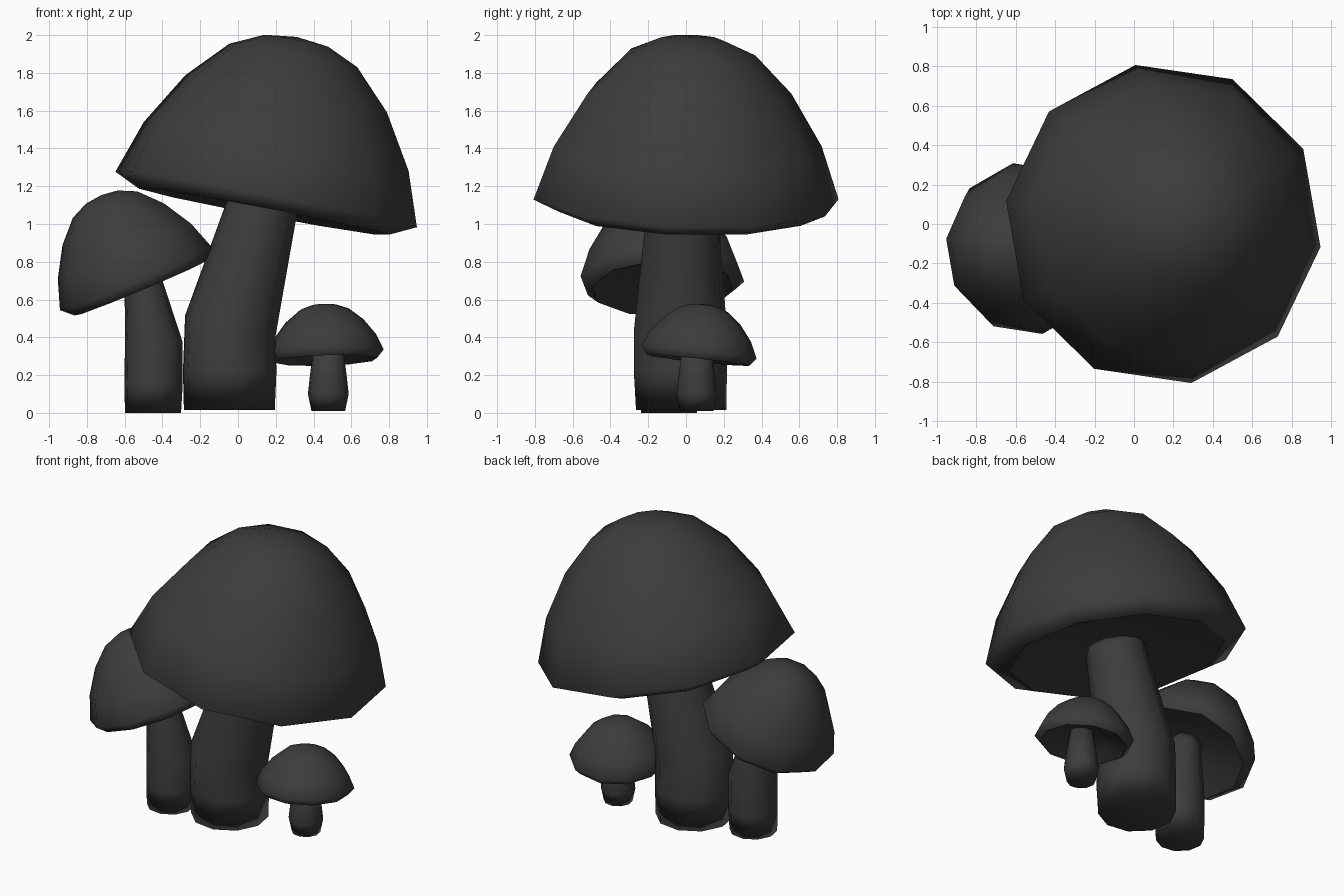
import bpy, bmesh
from math import radians, cos, sin
from mathutils import Vector, Euler

if "Cube" in bpy.data.objects:
    bpy.data.objects.remove(bpy.data.objects["Cube"])

SIDES = 10
PHASE = radians(-8.2)

# dome profile (radius, height) with the rim at height 0
DOME = [(0, .876), (.175, .855), (.348, .776), (.548, .57), (.72, .286), (.82, 0)]

# dark charcoal for every part
dark = bpy.data.materials.new("charcoal")
dark.diffuse_color = (.046, .046, .046, 1)
dark.use_nodes = True
dark.node_tree.nodes["Principled BSDF"].inputs["Base Color"].default_value = dark.diffuse_color


def finish(name, bm):
    bmesh.ops.recalc_face_normals(bm, faces=bm.faces[:])
    me = bpy.data.meshes.new(name)
    bm.to_mesh(me)
    bm.free()
    me.materials.append(dark)
    for p in me.polygons:
        p.use_smooth = True
    ob = bpy.data.objects.new(name, me)
    bpy.context.collection.objects.link(ob)
    # let the large faces dominate the smooth shading
    ob.modifiers.new("shading", 'WEIGHTED_NORMAL').mode = 'FACE_AREA'
    return ob


def ring_points(r, z):
    n = SIDES if r else 1
    return [Vector((r * cos(PHASE + i * radians(36)), r * sin(PHASE + i * radians(36)), z))
            for i in range(n)]


def bridge(bm, a, b):
    """Join two rings, either of which may be a single pole vertex."""
    for i in range(SIDES):
        j = (i + 1) % SIDES
        quad = [a[i % len(a)], a[j % len(a)], b[j % len(b)], b[i % len(b)]]
        bm.faces.new(list(dict.fromkeys(quad)))


def lathe(name, profile):
    bm = bmesh.new()
    rings = [[bm.verts.new(p) for p in ring_points(r, z)] for r, z in profile]
    for a, b in zip(rings, rings[1:]):
        bridge(bm, a, b)
    return finish(name, bm)


def cap(prefix, loc, rot, radius, height, lip_r, lip_z, hollow):
    """Dome with a turned-in lip, plus a hollow underside rising by 'hollow'."""
    s, h = radius / .82, height / .876
    dome = [(r * s, z * h) for r, z in DOME] + [(lip_r, lip_z)]
    under = [(lip_r * r, lip_z + hollow * z) for r, z in ((1, 0), (.62, .66), (.28, .94), (0, 1))]
    for part, prof in (("cap", dome), ("gills", under)):
        ob = lathe(f"{prefix}_{part}", prof)
        if part == "gills" and ob.data.polygons[0].normal.z > 0:
            ob.data.flip_normals()
        ob.location = loc
        ob.rotation_euler = [radians(a) for a in rot]


def stem(prefix, rings):
    """rings: (x, y, z, radius, lean in degrees about y)"""
    bm = bmesh.new()
    loops = []
    for x, y, z, r, lean in rings:
        m = Euler((0, radians(lean), 0)).to_matrix()
        loops.append([bm.verts.new(Vector((x, y, z)) + m @ p) for p in ring_points(r, 0)])
    for a, b in zip(loops, loops[1:]):
        bridge(bm, a, b)
    bm.faces.new(loops[0])
    bm.faces.new(loops[-1])
    finish(f"{prefix}_stem", bm)


# large leaning mushroom
cap("large", (.149, 0, 1.13), (-1.8, 10.7, 0), .82, .876, .68, -.066, .074)
stem("large", [(-.046, -.025, .015, .243, 0), (-.044, -.03, .22, .25, 0),
               (-.041, -.03, .46, .248, 13), (.128, -.02, 1.09, .19, 13),
               (.14, -.02, 1.16, .185, 13)])

# medium mushroom leaning the other way
cap("medium", (-.54, -.125, .71), (2, -22.7, 0), .44, .48, .38, -.055, .066)
stem("medium", [(-.45, -.09, 0, .15, 0), (-.447, -.09, .15, .156, 0),
                (-.447, -.09, .36, .155, -8), (-.5, -.105, .67, .106, -18),
                (-.525, -.11, .75, .103, -20)])

# small mushroom
cap("small", (.463, .068, .32), (-6, -2, 0), .312, .258, .275, -.042, .085)
stem("small", [(.478, .057, .01, .09, 0), (.478, .057, .1, .109, 0),
               (.478, .057, .2, .098, 0), (.478, .06, .38, .074, 0)])
